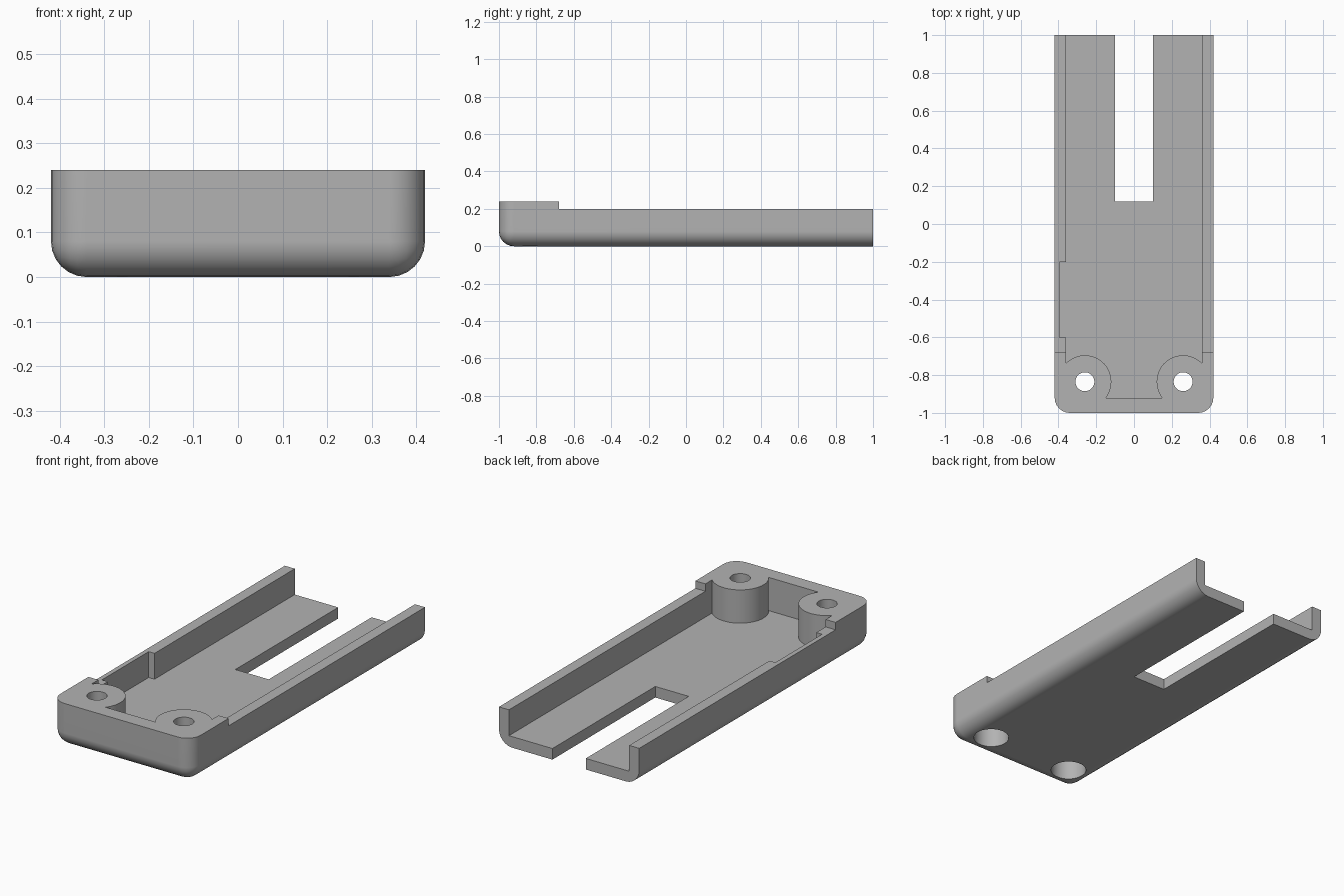
import bpy, bmesh, math

if "Cube" in bpy.data.objects:
    bpy.data.objects.remove(bpy.data.objects["Cube"])

WALL_TOP, FRONT_TOP, FLOOR = 0.20, 0.24, 0.06
ROUND = 0.08
BOSS_X, BOSS_Y, BOSS_R = 0.26, -0.835, 0.14
INNER_X, INNER_Y = 0.36, -0.92

grey = bpy.data.materials.new("plain grey")
grey.use_nodes = True
colour = (0.45, 0.45, 0.45, 1)
grey.diffuse_color = colour
grey.node_tree.nodes["Principled BSDF"].inputs["Base Color"].default_value = colour


def add_mesh(name, bm):
    bmesh.ops.recalc_face_normals(bm, faces=bm.faces)
    mesh = bpy.data.meshes.new(name)
    bm.to_mesh(mesh)
    bm.free()
    mesh.materials.append(grey)
    obj = bpy.data.objects.new(name, mesh)
    bpy.context.collection.objects.link(obj)
    return obj


def prism(points, z0, z1):
    bm = bmesh.new()
    base = bm.faces.new([bm.verts.new((x, y, z0)) for x, y in points])
    top = bmesh.ops.extrude_face_region(bm, geom=[base])["geom"]
    verts = [v for v in top if isinstance(v, bmesh.types.BMVert)]
    bmesh.ops.translate(bm, verts=verts, vec=(0, 0, z1 - z0))
    return bm


def rectangle(x0, x1, y0, y1):
    return [(x0, y0), (x1, y0), (x1, y1), (x0, y1)]


def arc(cx, cy, r, start, end, steps):
    angles = [start + (end - start) * i / steps for i in range(steps + 1)]
    return [(cx + r * math.cos(a), cy + r * math.sin(a)) for a in angles]


def circle(cx, cy, r, steps=48):
    return arc(cx, cy, r, 0, math.tau, steps)[:-1]


# Outer shell: block with rounded front corners and lower edges
bm = prism(rectangle(-0.42, 0.42, -1, 1), 0, FRONT_TOP)
rounded = []
for e in bm.edges:
    mid = (e.verts[0].co + e.verts[1].co) / 2
    upright = abs(e.verts[0].co.z - e.verts[1].co.z) > 0.1
    if mid.y < 0.5 and (upright or mid.z < 0.01):
        rounded.append(e)
bmesh.ops.bevel(bm, geom=rounded, offset=ROUND, segments=6, profile=0.5,
                affect="EDGES", clamp_overlap=False)
tray = add_mesh("tray", bm)

# Cavity outline that wraps around both screw posts, with a side recess
side = math.pi - math.acos((INNER_X - BOSS_X) / BOSS_R)
front = math.asin((INNER_Y - BOSS_Y) / BOSS_R)
left_post = arc(-BOSS_X, BOSS_Y, BOSS_R, side, front, 24)
right_post = [(-x, y) for x, y in reversed(left_post)]
outline = [(INNER_X, 1.1), (-INNER_X, 1.1), (-INNER_X, -0.2), (-0.395, -0.2),
           (-0.395, -0.6), (-INNER_X, -0.6)] + left_post + right_post

cutters = [
    add_mesh("cavity_cutter", prism(outline, FLOOR, 0.4)),
    add_mesh("wall_step_cutter", prism(rectangle(-0.6, 0.6, -0.68, 1.2), WALL_TOP, 0.4)),
    add_mesh("slot_cutter", prism(rectangle(-0.1, 0.1, 0.12, 1.2), -0.1, 0.4)),
]
# Screw holes with wide recesses underneath
for s in (-1, 1):
    cutters.append(add_mesh("screw_hole_cutter", prism(circle(s * BOSS_X, BOSS_Y, 0.05), -0.1, 0.4)))
    cutters.append(add_mesh("screw_head_cutter", prism(circle(s * BOSS_X, BOSS_Y, 0.09), -0.1, 0.14)))

bpy.ops.object.select_all(action="DESELECT")
tray.select_set(True)
bpy.context.view_layer.objects.active = tray
for cutter in cutters:
    cutter.hide_render = True
    mod = tray.modifiers.new("cut", "BOOLEAN")
    mod.operation = "DIFFERENCE"
    mod.solver = "EXACT"
    mod.object = cutter
    bpy.ops.object.modifier_apply(modifier=mod.name)
    bpy.data.objects.remove(cutter)

# Smooth the curves while flat areas stay flat
bpy.ops.object.shade_smooth_by_angle(angle=math.radians(30))
weighted = tray.modifiers.new("flat areas", "WEIGHTED_NORMAL")
weighted.keep_sharp = True
